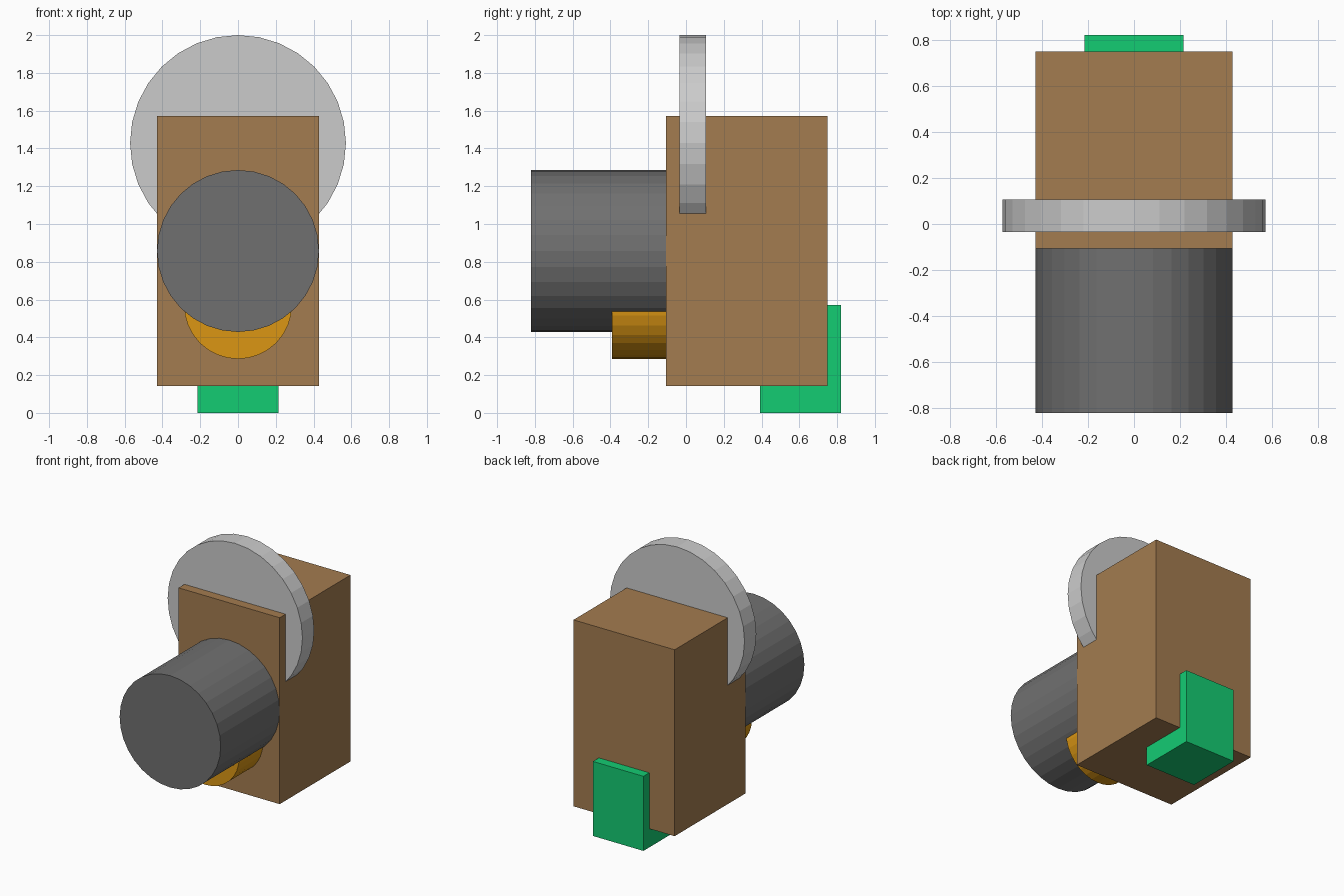
import bpy
from math import pi

if "Cube" in bpy.data.objects:
    bpy.data.objects.remove(bpy.data.objects["Cube"])

U = 1 / 7  # the model is laid out on a grid of this unit


def finish(name, color):
    ob = bpy.context.object
    ob.name = ob.data.name = name
    if color:
        mat = bpy.data.materials.new(name + "_colour")
        mat.diffuse_color = (*color, 1)
        mat.use_nodes = True
        mat.node_tree.nodes["Principled BSDF"].inputs["Base Color"].default_value = mat.diffuse_color
        ob.data.materials.append(mat)
    return ob


def box(name, half_x, y0, y1, z0, z1, color=None):
    bpy.ops.mesh.primitive_cube_add(size=1, location=(0, (y0 + y1) / 2 * U, (z0 + z1) / 2 * U))
    ob = finish(name, color)
    ob.scale = (2 * half_x * U, (y1 - y0) * U, (z1 - z0) * U)
    bpy.ops.object.transform_apply(location=False, rotation=False, scale=True)


def disc(name, radius, y0, y1, z, color=None):
    bpy.ops.mesh.primitive_cylinder_add(
        vertices=32, radius=radius * U, depth=(y1 - y0) * U,
        location=(0, (y0 + y1) / 2 * U, z * U), rotation=(pi / 2, 0, 0))
    finish(name, color)
    bpy.ops.object.transform_apply(location=False, rotation=True, scale=False)


# Main housing
box("body", 3, -0.75, 5.25, 1, 11, (0.367, 0.201, 0.08))

# Large wheel set into the top of the housing
disc("top_wheel", 4, -0.25, 0.75, 10)

# Front barrel and the smaller tube beneath it
disc("front_barrel", 3, -5.75, -0.75, 6, (0.163, 0.163, 0.163))
disc("lower_tube", 2, -2.75, 0.25, 4, (0.71, 0.307, 0.007))

# Foot wrapping the lower back edge
box("rear_foot", 1.5, 2.75, 5.75, 0, 4, (0.007, 0.604, 0.171))
